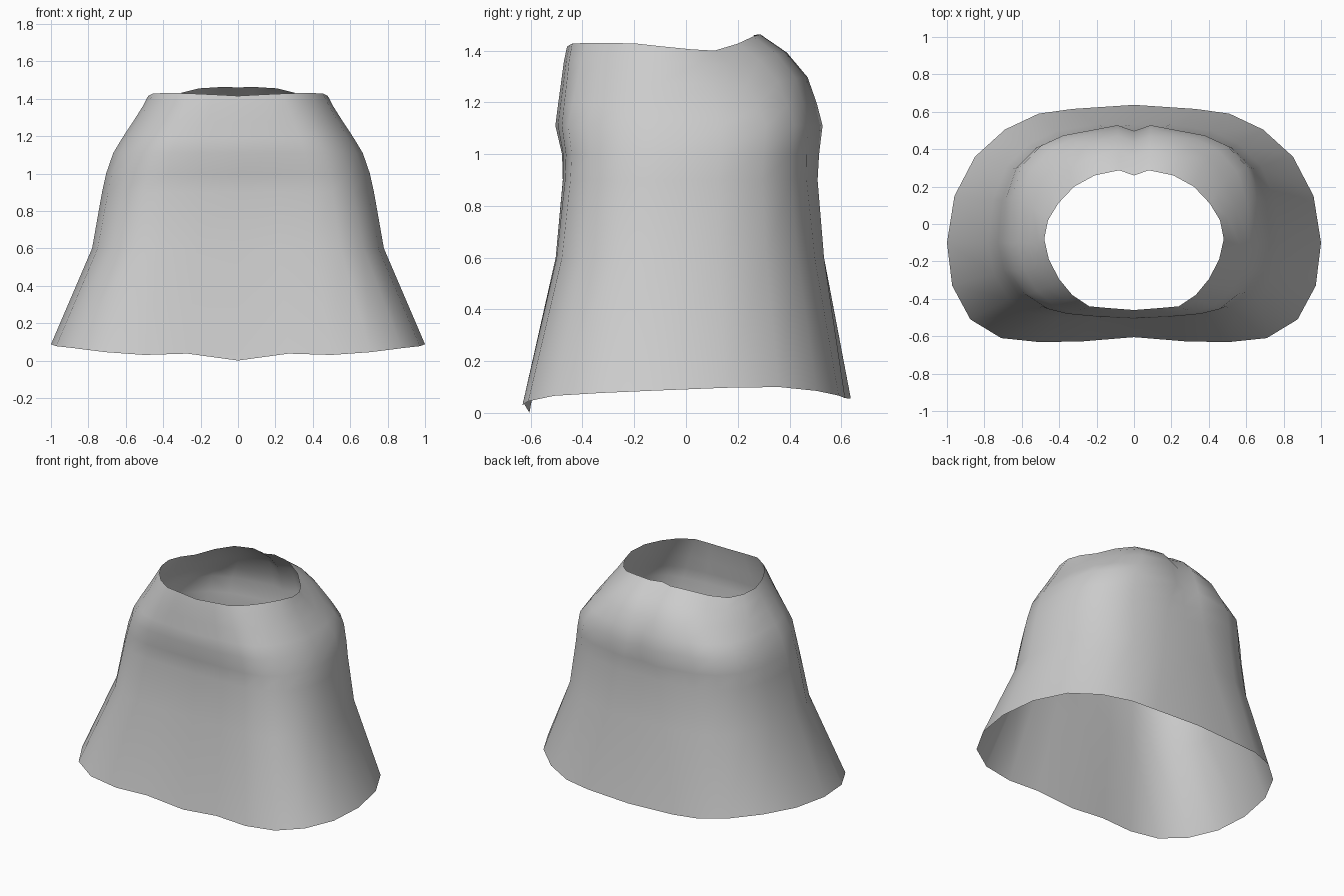
import bpy, bmesh

if "Cube" in bpy.data.objects:
    bpy.data.objects.remove(bpy.data.objects["Cube"])

# Half outlines (x, y, z), front centre -> side -> back centre
HEM = [(0, -.605, .0), (.27, -.627, .037), (.5, -.632, .03), (.71, -.61, .045), (.875, -.51, .066),
       (.972, -.33, .077), (1, -.1, .087), (.96, .15, .097), (.85, .36, .1), (.69, .505, .085),
       (.51, .59, .067), (.33, .615, .057), (0, .637, .055)]
HIP = [(0, -.505), (.2, -.495), (.36, -.48), (.46, -.455), (.56, -.375), (.635, -.25), (.67, -.1),
       (.655, .14), (.605, .31), (.5, .42), (.38, .475), (.09, .53), (0, .5)]
WAIST = [(0, -.46, 1.415), (.13, -.45, 1.422), (.24, -.44, 1.427), (.33, -.38, 1.43), (.4, -.295, 1.43),
         (.455, -.19, 1.427), (.48, -.08, 1.415), (.46, .02, 1.405), (.405, .11, 1.4), (.32, .2, 1.427),
         (.21, .26, 1.455), (.08, .287, 1.463), (0, .26, 1.46)]

# Levels between hem and hip, hip and waist: height, half width, front y, back y, shape blend
LEVELS = [(.6, .78, -.51, .545, .4), (.9, .727, -.483, .515, .65), (1.0, .705, -.483, .518, .8),
          (1.11, .667, -.505, .528, 1), (1.19, .62, -.495, .505, 1.2),
          (1.28, .562, -.483, .47, 1.45), (1.365, .51, -.472, .39, 1.72)]


def normalise(shape):
    """Scale an outline to unit width, front and back extents."""
    w = max(p[0] for p in shape)
    mid = next(p[1] for p in shape if p[0] == w)
    f, b = mid - min(p[1] for p in shape), max(p[1] for p in shape) - mid
    return [(p[0] / w, (p[1] - mid) / (f if p[1] < mid else b)) for p in shape]


shapes = [normalise(s) for s in (HEM, HIP, WAIST)]


def level_ring(z, w, front, back, t):
    a, b = (shapes[0], shapes[1]) if t <= 1 else (shapes[1], shapes[2])
    k = t if t <= 1 else t - 1
    ring = []
    for i, ((ax, ay), (bx, by)) in enumerate(zip(a, b)):
        x, y = ax + (bx - ax) * k, ay + (by - ay) * k
        y = -.1 + y * ((-.1 - front) if y < 0 else (back + .1))
        lift = (WAIST[i][2] - 1.425) * max(0, t - 1)
        ring.append((x * w, y, z + lift))
    return ring


# Skirt: mirrored rings joined into an open shell
rings = [HEM] + [level_ring(*lv) for lv in LEVELS] + [WAIST]
bm = bmesh.new()
loops = []
for r in rings:
    full = r + [(-x, y, z) for x, y, z in reversed(r[1:-1])]
    loops.append([bm.verts.new(p) for p in full])
for lo, hi in zip(loops, loops[1:]):
    n = len(lo)
    for i in range(n):
        j = (i + 1) % n
        bm.faces.new((lo[i], lo[j], hi[j], hi[i]))
for f in bm.faces:
    f.smooth = True
mesh = bpy.data.meshes.new("skirt")
bm.to_mesh(mesh)
bm.free()
skirt = bpy.data.objects.new("skirt", mesh)
bpy.context.collection.objects.link(skirt)
